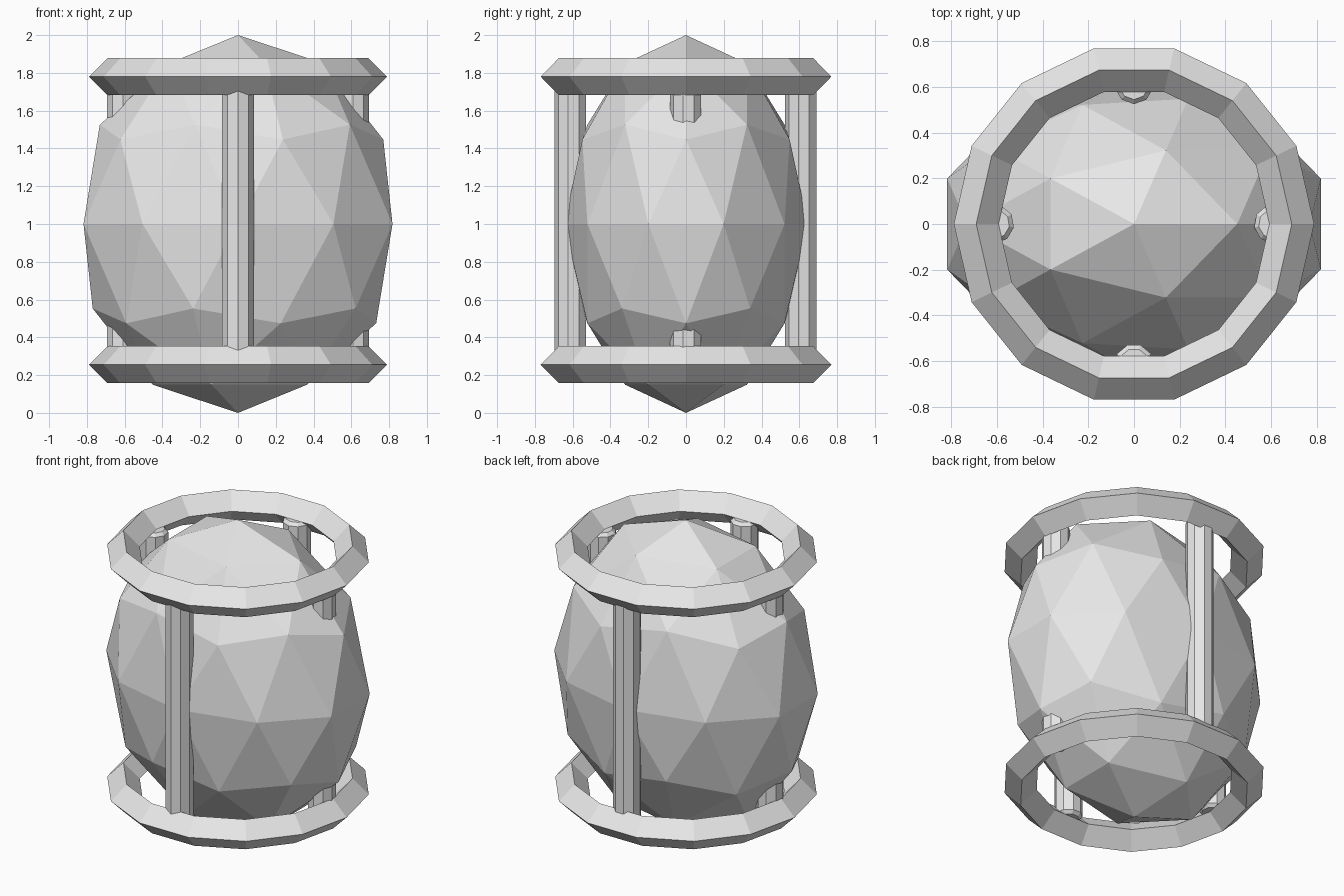
import bpy
import bmesh
from math import pi, sin, cos
from mathutils import Matrix

cube = bpy.data.objects.get("Cube")
if cube:
    bpy.data.objects.remove(cube, do_unlink=True)

# One plain grey for everything
grey = bpy.data.materials.new("light_grey")
grey.use_nodes = True
colour = (0.8, 0.8, 0.8, 1)
grey.diffuse_color = colour
grey.node_tree.nodes["Principled BSDF"].inputs["Base Color"].default_value = colour

BOTTOM, TOP = 0.255, 1.78      # heights of the two ring centres
POST_RADIUS, CHAMFER = 0.085, 0.02


def finish(name):
    obj = bpy.context.object
    obj.name = name
    obj.data.materials.clear()
    obj.data.materials.append(grey)
    return obj


# Faceted barrel-shaped core
bpy.ops.mesh.primitive_ico_sphere_add(subdivisions=2, radius=1, location=(0, 0, 1))
core = finish("core")
core.scale = (0.86, 0.645, 1)

# Diamond-section rings around both ends
for name, z in (("lower_ring", BOTTOM), ("upper_ring", TOP)):
    bpy.ops.mesh.primitive_torus_add(major_segments=14, minor_segments=4,
                                     major_radius=0.691, minor_radius=0.098,
                                     location=(0, 0, z))
    finish(name)


# Upright post with chamfered ends
def add_post(name, angle):
    mesh = bpy.data.meshes.new(name)
    bm = bmesh.new()
    bmesh.ops.create_cone(bm, cap_ends=True, segments=9,
                          radius1=POST_RADIUS, radius2=POST_RADIUS,
                          depth=TOP - BOTTOM - 2 * CHAMFER,
                          matrix=Matrix.Rotation(pi, 4, "Z"))
    bm.normal_update()
    caps = [f for f in bm.faces if abs(f.normal.z) > 0.9]
    bmesh.ops.inset_individual(bm, faces=caps, thickness=CHAMFER, depth=CHAMFER)
    bm.to_mesh(mesh)
    bm.free()
    mesh.materials.append(grey)
    obj = bpy.data.objects.new(name, mesh)
    obj.location = (0.61 * cos(angle), 0.61 * sin(angle), (TOP + BOTTOM) / 2)
    bpy.context.collection.objects.link(obj)


for i, side in enumerate(("left", "back", "right", "front")):
    add_post(side + "_post", i * pi / 2)
